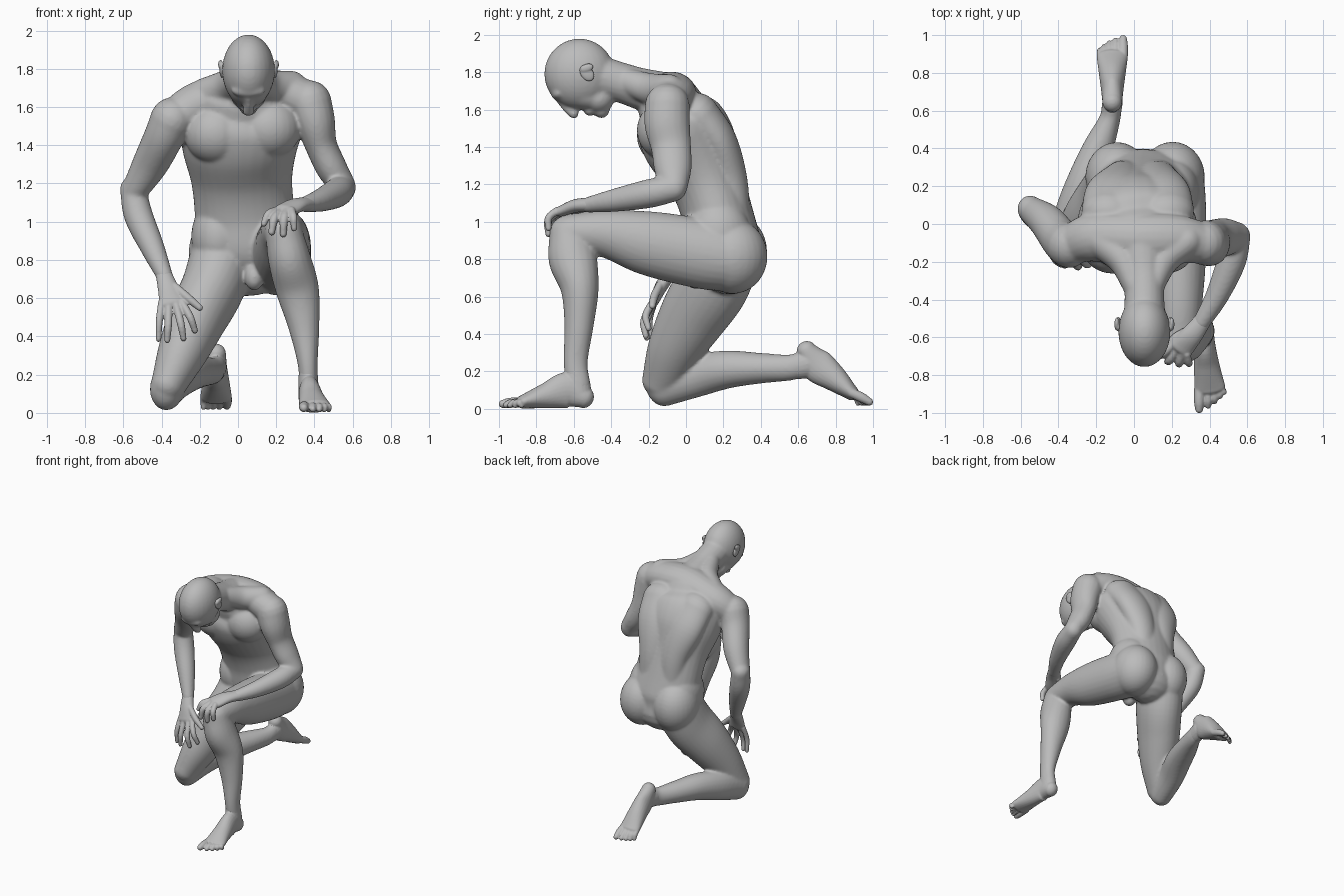
import bpy, bmesh, math
from mathutils import Vector, Matrix

if "Cube" in bpy.data.objects:
    bpy.data.objects.remove(bpy.data.objects["Cube"])

skin = bpy.data.materials.new("plain grey")
skin.use_nodes = True
GREY = (0.5, 0.5, 0.5, 1)
skin.diffuse_color = GREY
skin.node_tree.nodes["Principled BSDF"].inputs["Base Color"].default_value = GREY
skin.node_tree.nodes["Principled BSDF"].inputs["Roughness"].default_value = 0.7

X, Z = Vector((1, 0, 0)), Vector((0, 0, 1))


def loft(bm, pts, ref=X, n=20, steps=6):
    """Round-ended tube through (x, y, z, half width along ref, half depth)."""
    p = [Vector(q) for q in pts]
    p = [2 * p[0] - p[1]] + p + [2 * p[-1] - p[-2]]
    s = []
    for i in range(1, len(p) - 2):
        a, b, c, d = p[i - 1:i + 3]
        for k in range(steps):
            t = k / steps
            s.append(0.5 * (2 * b + (c - a) * t + (2 * a - 5 * b + 4 * c - d) * t * t
                            + (3 * b - a - 3 * c + d) * t ** 3))
    s.append(p[-2])
    mid = [(Vector(q[:3]), q[3], q[4]) for q in s]
    rings = []
    for i, (c, a, b) in enumerate(mid):
        t = (mid[min(i + 1, len(mid) - 1)][0] - mid[max(i - 1, 0)][0]).normalized()
        rings.append((c, a, b, t))

    def dome(ring, sign):
        c, a, b, t = ring
        return [(c + t * sign * min(a, b) * math.sin(g), a * math.cos(g), b * math.cos(g), t)
                for g in (math.radians(v) for v in (20, 40, 60, 80))]

    rings = dome(rings[0], -1)[::-1] + rings + dome(rings[-1], 1)
    loops = []
    for c, a, b, t in rings:
        u = (ref - t * ref.dot(t)).normalized()
        v = t.cross(u)
        loops.append([bm.verts.new(c + u * a * math.cos(g) + v * b * math.sin(g))
                      for g in (math.tau * k / n for k in range(n))])
    for l0, l1 in zip(loops, loops[1:]):
        for k in range(n):
            m = (k + 1) % n
            bm.faces.new((l0[k], l0[m], l1[m], l1[k]))
    bm.faces.new(loops[0][::-1])
    bm.faces.new(loops[-1])


def blob(bm, loc, rad, tilt=0):
    """Ellipsoid, tilted about x in degrees."""
    m = Matrix.Translation(loc) @ Matrix.Rotation(math.radians(tilt), 4, 'X') @ Matrix.Diagonal((*rad, 1))
    bmesh.ops.create_uvsphere(bm, u_segments=28, v_segments=18, radius=1, matrix=m)


def finish(bm, name, voxel, smooth):
    """Fuse the overlapping forms into one smooth skin."""
    me = bpy.data.meshes.new(name)
    bmesh.ops.recalc_face_normals(bm, faces=bm.faces)
    bm.to_mesh(me)
    bm.free()
    ob = bpy.data.objects.new(name, me)
    bpy.context.collection.objects.link(ob)
    r = ob.modifiers.new("fuse", 'REMESH')
    r.mode, r.voxel_size = 'VOXEL', voxel
    sm = ob.modifiers.new("soften", 'SMOOTH')
    sm.factor, sm.iterations = 0.5, smooth
    dg = bpy.context.evaluated_depsgraph_get()
    me = bpy.data.meshes.new_from_object(ob.evaluated_get(dg))
    ob.modifiers.clear()
    ob.data = me
    me.materials.clear()
    me.materials.append(skin)
    me.polygons.foreach_set("use_smooth", [True] * len(me.polygons))
    me.update()


# ---- body: torso, head and limbs fused together ----
bm = bmesh.new()
# torso, from seat to upper chest
loft(bm, [(.05, .23, .78, .22, .17), (.05, .20, .88, .275, .20), (.035, .165, 1.05, .262, .19),
          (.02, .11, 1.22, .265, .20), (.01, .03, 1.40, .305, .245), (.02, -.04, 1.53, .32, .235),
          (.03, -.075, 1.60, .28, .18)], n=32)
# shoulder girdle, right side lower
loft(bm, [(-.32, -.10, 1.54, .11, .11), (-.2, -.07, 1.615, .12, .13), (.03, -.08, 1.675, .125, .14),
          (.22, -.08, 1.68, .11, .13), (.36, -.1, 1.63, .11, .11)], ref=Z)
# chest muscles, broad back muscles and hips
for s in (-1, 1):
    blob(bm, (.025 + s * .14, -.108, 1.475 + s * .015), (.165, .155, .16))
    loft(bm, [(.04 + s * .085, .255, 1.02, .10, .09), (.03 + s * .095, .232, 1.23, .115, .095),
              (.02 + s * .125, .172, 1.43, .15, .10), (.02 + s * .15, .06, 1.575, .15, .115)], n=28)
    blob(bm, (.05 + s * .15, .175, .92), (.145, .175, .20))
# seat
blob(bm, (.205, .25, .815), (.17, .186, .20))
blob(bm, (-.09, .25, .84), (.168, .184, .205))
blob(bm, (.085, .05, .71), (.05, .06, .07))
# neck and its slope into the shoulders
loft(bm, [(.04, -.08, 1.67, .14, .125), (.05, -.24, 1.71, .112, .112), (.055, -.34, 1.742, .105, .107),
          (.055, -.46, 1.775, .108, .112)])
for s in (-1, 1):
    loft(bm, [(.05 + s * .05, -.34, 1.76, .055, .065), (.05 + s * .11, -.19, 1.71, .08, .085),
              (.05 + s * .23, -.09, 1.68 + s * .02, .085, .09)])
# head: skull, face, jaw, chin, brow, nose and mouth
blob(bm, (.055, -.57, 1.79), (.138, .188, .189))
blob(bm, (.055, -.57, 1.692), (.105, .16, .087), -20)
blob(bm, (.055, -.47, 1.66), (.092, .085, .08), -20)
blob(bm, (.055, -.452, 1.605), (.05, .045, .052))
blob(bm, (.055, -.685, 1.685), (.09, .036, .036), -20)
loft(bm, [(.055, -.675, 1.648, .018, .02), (.055, -.635, 1.608, .022, .025), (.055, -.60, 1.577, .032, .027)], n=12)
blob(bm, (.055, -.515, 1.59), (.042, .03, .024))
# right arm
loft(bm, [(-.345, -.115, 1.535, .115, .12), (-.39, -.08, 1.44, .104, .112), (-.46, .01, 1.30, .094, .097),
          (-.54, .07, 1.165, .07, .077)])
loft(bm, [(-.55, .08, 1.17, .068, .072), (-.52, .05, 1.03, .076, .076), (-.45, -.02, .87, .064, .064),
          (-.385, -.09, .72, .044, .044)])
# left arm
loft(bm, [(.375, -.10, 1.625, .115, .12), (.405, -.10, 1.52, .104, .122), (.435, -.08, 1.40, .084, .108),
          (.49, -.07, 1.28, .081, .1), (.545, -.065, 1.195, .068, .077)])
loft(bm, [(.55, -.065, 1.18, .068, .072), (.515, -.2, 1.15, .077, .077), (.44, -.38, 1.115, .062, .062),
          (.355, -.525, 1.09, .046, .042)])
# left leg, knee raised and foot planted
loft(bm, [(.20, .25, .80, .172, .177), (.225, .08, .83, .157, .187), (.238, -.2, .885, .142, .172),
          (.24, -.42, .935, .122, .13), (.24, -.61, .942, .102, .102)], n=28)
loft(bm, [(.24, -.625, .94, .098, .107), (.27, -.605, .80, .112, .13), (.312, -.568, .64, .113, .102),
          (.345, -.572, .45, .082, .079), (.365, -.59, .25, .052, .065), (.37, -.575, .12, .053, .066)])
# right leg, knee on the ground
loft(bm, [(-.08, .21, .82, .17, .19), (-.13, .14, .66, .165, .197), (-.21, .04, .50, .154, .182),
          (-.29, -.06, .32, .13, .147), (-.365, -.13, .145, .092, .108)], n=28)
loft(bm, [(-.375, -.13, .125, .087, .115), (-.33, .05, .175, .092, .114), (-.26, .22, .21, .097, .102),
          (-.19, .4, .217, .082, .082), (-.13, .55, .22, .057, .07), (-.115, .63, .24, .052, .07)])
finish(bm, "body", 0.0095, 10)

# ---- ears ----
for side, s in (("left", 1), ("right", -1)):
    bm = bmesh.new()
    blob(bm, (.055 + s * .138, -.53, 1.795), (.014, .034, .048), 35)
    blob(bm, (.055 + s * .146, -.53, 1.822), (.013, .036, .022), 20)
    finish(bm, side + "_ear", 0.004, 4)


def digits(bm, rows):
    """Fingers or toes from (base, knuckle, tip, radius)."""
    for base, knuckle, tip, r in rows:
        loft(bm, [(*base, r, r), (*knuckle, r * 1.02, r * 1.02), (*tip, r * .8, r * .8)], n=12, steps=4,
             ref=Vector((.6, -.8, .1)))


# ---- right hand, spread on the thigh ----
bm = bmesh.new()
loft(bm, [(-.39, -.085, .73, .042, .038), (-.365, -.135, .65, .055, .034), (-.345, -.17, .575, .068, .026)])
digits(bm, [((-.40, -.165, .58), (-.412, -.195, .48), (-.415, -.19, .385), .018),
            ((-.362, -.172, .57), (-.365, -.215, .46), (-.37, -.21, .38), .020),
            ((-.325, -.175, .57), (-.30, -.225, .47), (-.285, -.215, .39), .020),
            ((-.295, -.17, .58), (-.25, -.215, .50), (-.225, -.20, .43), .020),
            ((-.33, -.14, .66), (-.26, -.17, .60), (-.20, -.18, .55), .022)])
finish(bm, "right_hand", 0.006, 3)

# ---- left hand, draped over the raised knee ----
bm = bmesh.new()
loft(bm, [(.365, -.51, 1.092, .046, .038), (.305, -.59, 1.085, .058, .036), (.25, -.66, 1.06, .064, .03)])
digits(bm, [((.205, -.64, 1.06), (.16, -.685, 1.04), (.135, -.70, .99), .021),
            ((.228, -.66, 1.055), (.19, -.72, 1.015), (.176, -.728, .945), .022),
            ((.255, -.68, 1.055), (.24, -.735, 1.01), (.237, -.735, .935), .022),
            ((.28, -.69, 1.06), (.29, -.735, 1.02), (.294, -.735, .965), .020),
            ((.29, -.56, 1.07), (.22, -.60, 1.06), (.18, -.645, 1.045), .022)])
finish(bm, "left_hand", 0.006, 3)

# ---- left foot, flat on the ground ----
bm = bmesh.new()
loft(bm, [(.37, -.545, .06, .052, .058), (.373, -.63, .098, .056, .098), (.385, -.75, .069, .068, .068),
          (.402, -.87, .038, .083, .037)], n=24)
loft(bm, [(.37, -.575, .09, .054, .07), (.368, -.585, .15, .053, .07), (.366, -.59, .20, .049, .062)])
digits(bm, [((x0, -.87, .035), (x1, (y - .9) / 2, .032), (x1, y, r), r * 1.05)
            for x0, x1, y, r in ((.345, .345, -.98, .026), (.385, .392, -.962, .020), (.413, .425, -.94, .019),
                                 (.44, .452, -.912, .018), (.46, .474, -.88, .017))])
finish(bm, "left_foot", 0.006, 3)

# ---- right foot, toes resting behind ----
bm = bmesh.new()
loft(bm, [(-.115, .645, .31, .052, .054), (-.115, .70, .235, .058, .09), (-.115, .79, .165, .07, .072),
          (-.115, .885, .085, .083, .04)], n=24)
loft(bm, [(-.113, .65, .24, .054, .076), (-.12, .60, .228, .053, .07), (-.127, .56, .221, .05, .064)])
digits(bm, [((x, .885, .085), (x, (y + .9) / 2, .06), (x, y, r + .012), r * 1.05)
            for x, y, r in ((-.058, .98, .025), (-.098, .97, .020), (-.13, .957, .019),
                            (-.157, .94, .018), (-.18, .92, .017))])
finish(bm, "right_foot", 0.006, 3)
